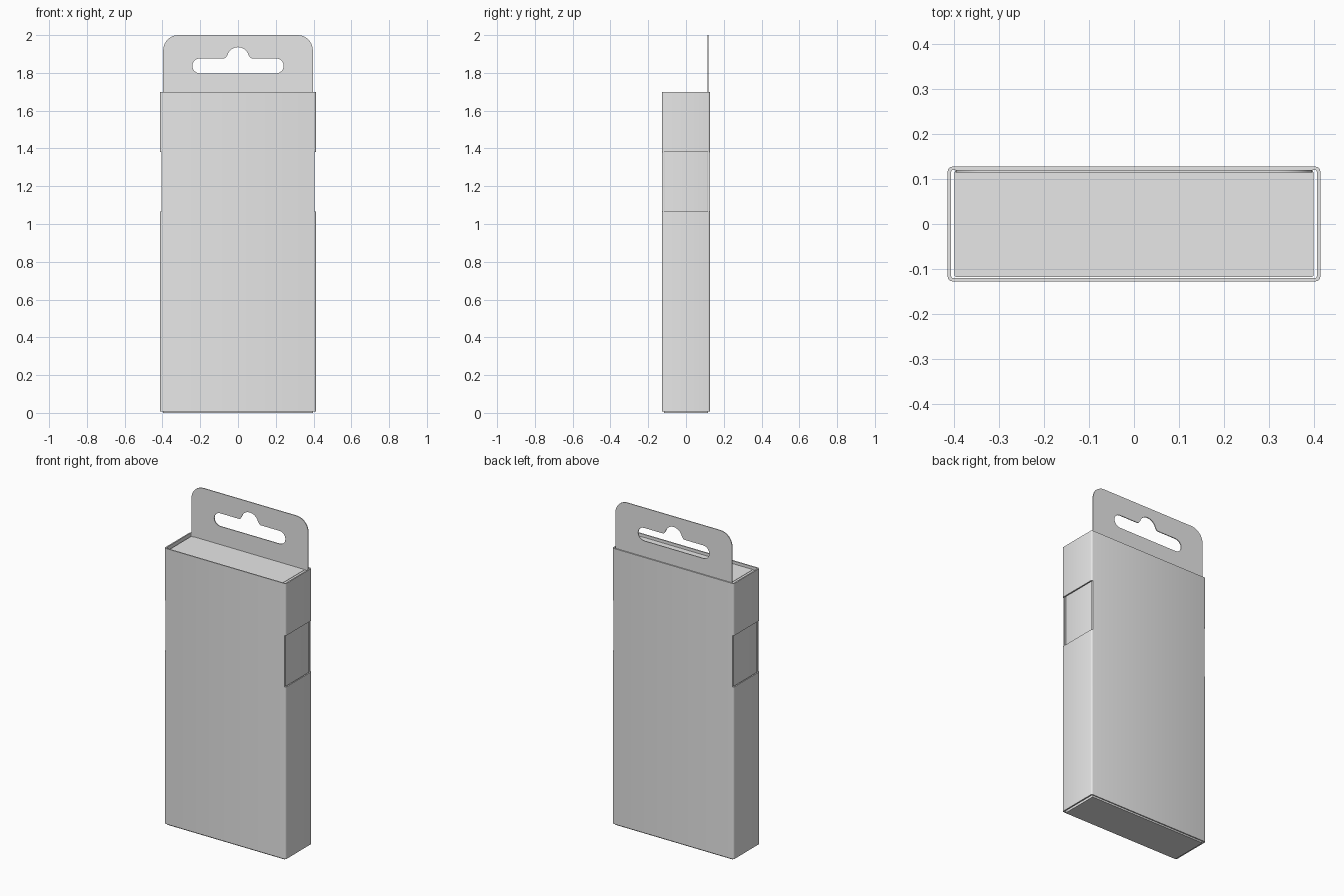
import bpy, math
from mathutils import Matrix

if "Cube" in bpy.data.objects:
    bpy.data.objects.remove(bpy.data.objects["Cube"])

card = bpy.data.materials.new("grey card")
card.diffuse_color = (0.8, 0.8, 0.8, 1)
card.use_nodes = True
card.node_tree.nodes["Principled BSDF"].inputs["Base Color"].default_value = card.diffuse_color


def arc(cx, cy, r, a0, a1, n=8):
    """Points on an arc, angles in degrees."""
    return [(cx + r * math.cos(math.radians(a0 + (a1 - a0) * i / n)),
             cy + r * math.sin(math.radians(a0 + (a1 - a0) * i / n))) for i in range(n + 1)]


def rounded(hx, hy, r, n=3):
    """Rounded rectangle outline centred on the origin."""
    pts = []
    for sx, sy, a in ((1, 1, 0), (-1, 1, 90), (-1, -1, 180), (1, -1, 270)):
        pts += arc(sx * (hx - r), sy * (hy - r), r, a, a + 90, n)
    return pts


def plate(name, loops, depth, matrix):
    """Fill closed outlines (later ones are holes), extrude and place them."""
    cu = bpy.data.curves.new(name, 'CURVE')
    cu.dimensions, cu.fill_mode, cu.extrude = '2D', 'BOTH', depth / 2
    for pts in loops:
        sp = cu.splines.new('POLY')
        sp.points.add(len(pts) - 1)
        for p, (x, y) in zip(sp.points, pts):
            p.co = (x, y, 0, 1)
        sp.use_cyclic_u = True
    ob = bpy.data.objects.new(name, cu)
    bpy.context.collection.objects.link(ob)
    bpy.ops.object.select_all(action='DESELECT')
    ob.select_set(True)
    bpy.context.view_layer.objects.active = ob
    bpy.ops.object.convert(target='MESH')
    ob = bpy.context.object
    ob.data.transform(matrix)
    # Weld caps to the walls
    weld = ob.modifiers.new("weld", 'WELD')
    weld.merge_threshold = 0.0001
    bpy.ops.object.modifier_apply(modifier="weld")
    ob.data.materials.clear()
    ob.data.materials.append(card)
    bpy.ops.object.shade_smooth_by_angle(angle=math.radians(35))
    return ob


def upright(name, loops, z0, z1):
    return plate(name, loops, z1 - z0, Matrix.Translation((0, 0, (z0 + z1) / 2)))


# Outer sleeve: open tube of thin card
sleeve = upright("sleeve", [rounded(0.413, 0.127, 0.01), rounded(0.405, 0.120, 0.004)], 0.008, 1.70)

# Thumb windows cut through both narrow sides of the sleeve
for side in (-1, 1):
    bpy.ops.mesh.primitive_cube_add(size=1, location=(side * 0.455, 0, 1.2225))
    cutter = bpy.context.object
    cutter.name = "window_cutter"
    cutter.scale = (0.1, 0.4, 0.315)
    bpy.context.view_layer.update()
    mod = sleeve.modifiers.new("window", 'BOOLEAN')
    mod.operation, mod.solver, mod.object = 'DIFFERENCE', 'EXACT', cutter
    bpy.context.view_layer.objects.active = sleeve
    bpy.ops.object.modifier_apply(modifier="window")
    bpy.data.objects.remove(cutter)

# Inner box, its bottom just below the sleeve and its lid recessed
upright("inner_box", [rounded(0.398, 0.117, 0.004)], 0.0, 1.683)

# Lid panel between the end folds
upright("lid_panel", [rounded(0.373, 0.115, 0.001)], 1.682, 1.685)

# Hanging tab with rounded top corners and a slot
outline = [(-0.396, 1.60), (0.396, 1.60)]
outline += arc(0.316, 1.92, 0.08, 0, 90) + arc(-0.316, 1.92, 0.08, 90, 180)
slot = arc(0.202, 1.837, 0.04, -90, 90)
slot += arc(0.075, 1.892, 0.015, 270, 190, 4)
slot += arc(0, 1.878, 0.058, 14, 166, 14)
slot += arc(-0.075, 1.892, 0.015, -10, -90, 4)
slot += arc(-0.202, 1.837, 0.04, 90, 270)
plate("hanging_tab", [outline, slot], 0.005,
      Matrix.Translation((0, 0.117, 0)) @ Matrix.Rotation(math.radians(90), 4, 'X'))
